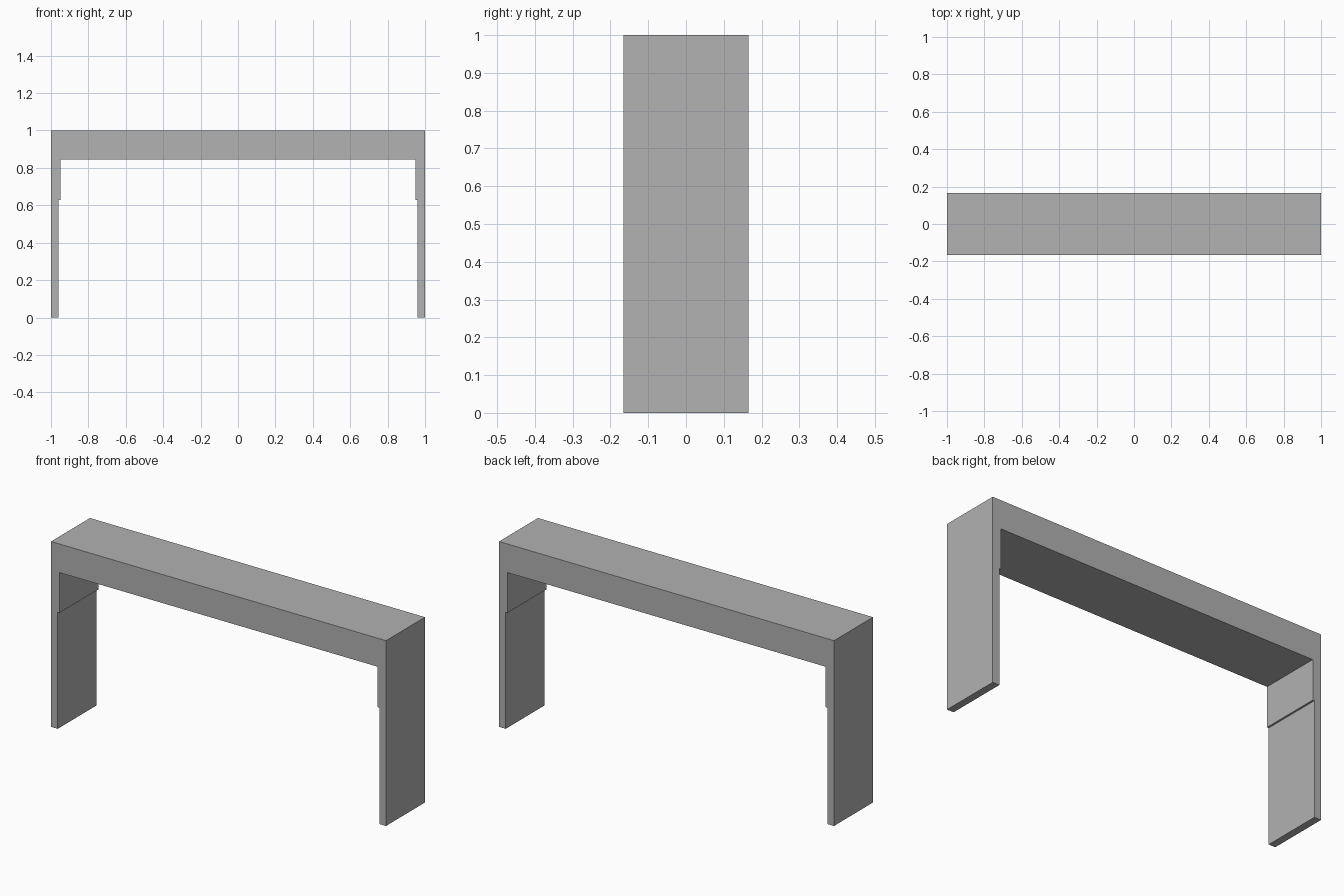
import bpy
import bmesh

cube = bpy.data.objects.get("Cube")
if cube:
    bpy.data.objects.remove(cube, do_unlink=True)

HALF_LENGTH, HALF_DEPTH, HEIGHT = 1.0, 0.166, 1.0
BEAM_Z, STEP_Z = 0.846, 0.628       # underside of beam, underside of thick leg top
LEG, LEG_TOP = 0.04, 0.05           # leg thicknesses

grey = bpy.data.materials.new("mid_grey")
grey.use_nodes = True
colour = (0.445, 0.445, 0.445, 1)
grey.diffuse_color = colour
grey.node_tree.nodes["Principled BSDF"].inputs["Base Color"].default_value = colour

# Stepped half outline of the frame, mirrored to the other leg
right_half = [
    (HALF_LENGTH, HEIGHT),
    (HALF_LENGTH, 0),
    (HALF_LENGTH - LEG, 0),
    (HALF_LENGTH - LEG, STEP_Z),
    (HALF_LENGTH - LEG_TOP, STEP_Z),
    (HALF_LENGTH - LEG_TOP, BEAM_Z),
]
outline = right_half + [(-x, z) for x, z in reversed(right_half)]

# Extrude the outline through the depth
bm = bmesh.new()
front = bm.faces.new([bm.verts.new((x, -HALF_DEPTH, z)) for x, z in outline])
extruded = bmesh.ops.extrude_face_region(bm, geom=[front], use_keep_orig=True)
back_verts = [g for g in extruded["geom"] if isinstance(g, bmesh.types.BMVert)]
bmesh.ops.translate(bm, verts=back_verts, vec=(0, 2 * HALF_DEPTH, 0))
bmesh.ops.recalc_face_normals(bm, faces=bm.faces)

mesh = bpy.data.meshes.new("portal_frame")
bm.to_mesh(mesh)
bm.free()
mesh.materials.append(grey)
bpy.context.collection.objects.link(bpy.data.objects.new("portal_frame", mesh))
